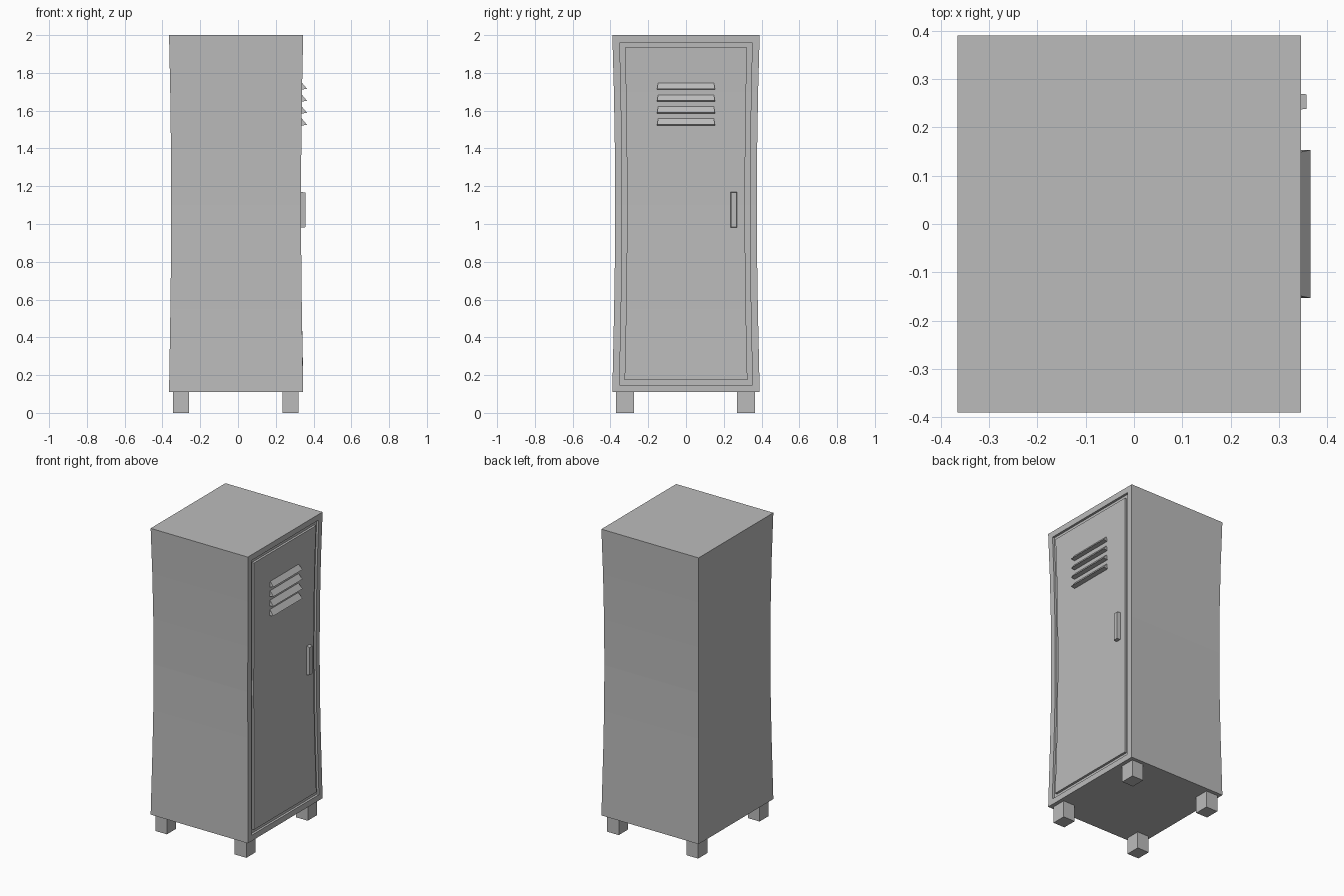
import bpy, bmesh
from mathutils import Vector

if "Cube" in bpy.data.objects:
    bpy.data.objects.remove(bpy.data.objects["Cube"])

metal = bpy.data.materials.new("grey metal")
metal.diffuse_color = (0.5, 0.5, 0.5, 1)
metal.use_nodes = True
metal.node_tree.nodes["Principled BSDF"].inputs["Base Color"].default_value = metal.diffuse_color


def finish(name, bm):
    bmesh.ops.recalc_face_normals(bm, faces=bm.faces)
    me = bpy.data.meshes.new(name)
    bm.to_mesh(me)
    bm.free()
    me.materials.append(metal)
    ob = bpy.data.objects.new(name, me)
    bpy.context.collection.objects.link(ob)
    return ob


def box(lo, hi):
    bm = bmesh.new()
    bmesh.ops.create_cube(bm, size=1)
    for v in bm.verts:
        v.co = Vector([lo[i] + (v.co[i] + 0.5) * (hi[i] - lo[i]) for i in range(3)])
    return bm


def pinch(bm):
    """Cut horizontal loops and draw the middle in to a slight waist."""
    for z in (0.55, 0.8, 1.1, 1.4, 1.7):
        bmesh.ops.bisect_plane(bm, geom=bm.verts[:] + bm.edges[:] + bm.faces[:],
                               plane_co=(0, 0, z), plane_no=(0, 0, 1))
    for v in bm.verts:
        t = (v.co.z - 1.1) / 0.9
        k = 0.015 * max(0.0, 1 - t * t)
        v.co.y *= 1 - k / 0.39
        v.co.x -= k * 0.75 * (v.co.x + 0.01) / 0.355


# Cabinet with a recessed door opening on the +x side
bm = box((-0.365, -0.39, 0.11), (0.345, 0.39, 2.0))
bm.faces.ensure_lookup_table()
front = max(bm.faces, key=lambda f: f.calc_center_median().x)
bmesh.ops.inset_region(bm, faces=[front], thickness=0.054)
ext = bmesh.ops.extrude_discrete_faces(bm, faces=[front])
for v in ext["faces"][0].verts:
    v.co.x -= 0.015
pinch(bm)
finish("cabinet", bm)

# Door panel, a narrow gap inside the frame
bm = box((0.325, -0.325, 0.175), (0.345, 0.325, 1.935))
pinch(bm)
finish("door", bm)

# Vent louvres: wedges leaning out and down
for i in range(4):
    z = 1.716 - 0.0635 * i
    bm = bmesh.new()
    ends = []
    for s in (-1, 1):
        ends.append([bm.verts.new(p) for p in
                     ((0.33, s * 0.146, z + 0.042), (0.365, s * 0.153, z), (0.33, s * 0.153, z - 0.006))])
    a, b = ends
    bm.faces.new(a)
    bm.faces.new(b)
    for j in range(3):
        k = (j + 1) % 3
        bm.faces.new((a[j], a[k], b[k], b[j]))
    finish(f"louvre_{i + 1}", bm)

# Handle
bm = box((0.325, 0.235, 0.98), (0.357, 0.271, 1.17))
for v in bm.verts:
    if v.co.x > 0.34:
        v.co.y += 0.003 if v.co.y < 0.25 else -0.003
        v.co.z += 0.003 if v.co.z < 1.1 else -0.003
finish("handle", bm)

# Four feet
for n, x in (("back", -0.345), ("front", 0.235)):
    for m, y in (("left", -0.37), ("right", 0.271)):
        finish(f"{n}_{m}_foot", box((x, y, 0), (x + 0.085, y + 0.095, 0.115)))
